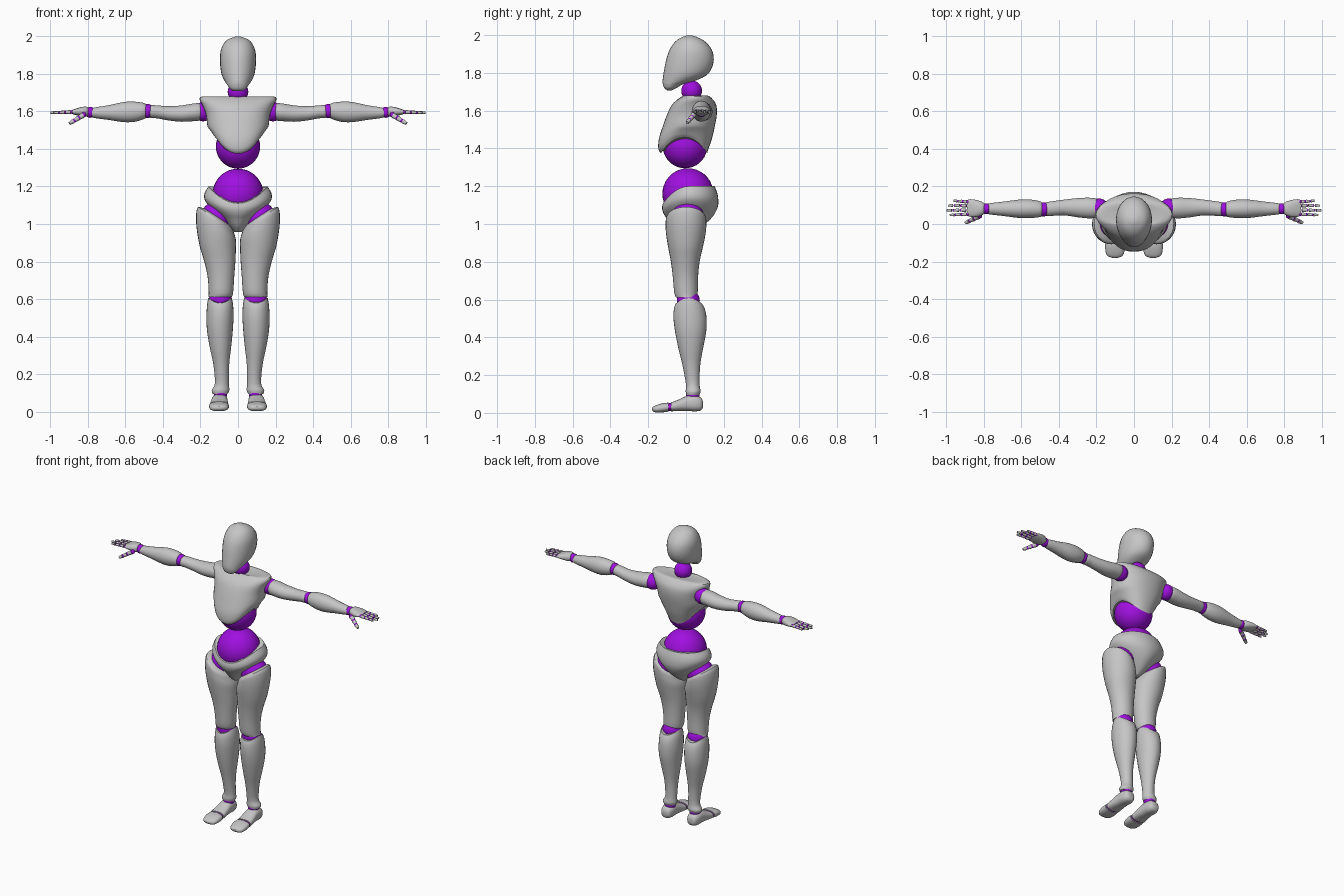
import bpy, bmesh, math
from mathutils import Vector


def material(name, rgb):
    m = bpy.data.materials.new(name)
    m.diffuse_color = (*rgb, 1)
    return m


GREY = material("shell grey", (0.56, 0.56, 0.56))
PURPLE = material("joint purple", (0.35, 0.005, 0.74))


def finish(name, bm, mat, mirror, angle=40):
    bmesh.ops.recalc_face_normals(bm, faces=bm.faces)
    me = bpy.data.meshes.new(name)
    bm.to_mesh(me)
    bm.free()
    me.materials.append(mat)
    ob = bpy.data.objects.new(name, me)
    bpy.context.collection.objects.link(ob)
    bpy.ops.object.select_all(action='DESELECT')
    ob.select_set(True)
    bpy.context.view_layer.objects.active = ob
    bpy.ops.object.shade_smooth_by_angle(angle=math.radians(angle))
    if mirror:
        ob.modifiers.new("mirror", 'MIRROR').use_mirror_merge = False
    return ob


def catmull(a, b, c, d, t):
    return 0.5 * (2*b + (c-a)*t + (2*a-5*b+4*c-d)*t*t + (3*b-a-3*c+d)*t**3)


def loft(name, rings, axis=2, mirror=True, warp=None, power=1.0, n=28, steps=3, mat=GREY):
    """Rings are (position, lo1, hi1, lo2, hi2) along the axis; smoothed between."""
    pts = [rings[0]] + rings + [rings[-1]]
    dense = []
    for i in range(len(rings) - 1):
        for s in range(steps):
            dense.append([catmull(*(pts[i+k][j] for k in range(4)), s/steps) for j in range(5)])
    dense.append(rings[-1])
    others = [k for k in range(3) if k != axis]
    bm = bmesh.new()
    loops = []
    for p, a0, a1, b0, b1 in dense:
        loop = []
        for i in range(n):
            t = 2*math.pi*i/n
            c, s = math.cos(t), math.sin(t)
            co = Vector((0, 0, 0))
            co[axis] = p
            co[others[0]] = (a0+a1)/2 + (a1-a0)/2 * math.copysign(abs(c)**power, c)
            co[others[1]] = (b0+b1)/2 + (b1-b0)/2 * math.copysign(abs(s)**power, s)
            if warp:
                warp(co, c, s)
            loop.append(bm.verts.new(co))
        loops.append(loop)
    for l, m in zip(loops, loops[1:]):
        for i in range(n):
            bm.faces.new((l[i], l[(i+1) % n], m[(i+1) % n], m[i]))
    bm.faces.new(loops[0])
    bm.faces.new(loops[-1])
    return finish(name, bm, mat, mirror)


def ball(name, co, r, mirror=True, seg=24):
    bm = bmesh.new()
    bmesh.ops.create_uvsphere(bm, u_segments=seg, v_segments=seg//2, radius=r)
    bmesh.ops.translate(bm, verts=bm.verts, vec=co)
    finish(name, bm, PURPLE, mirror)


def ramp(v, lo, hi):
    return min(1, max(0, (v-lo)/(hi-lo)))


def sym(rows):
    return [(z, -w, w, f, b) for z, w, f, b in rows]


# Head and neck
loft("head", sym([
    (1.708, .022, -.10, -.075), (1.72, .042, -.115, -.05), (1.74, .056, -.122, -.015),
    (1.757, .068, -.124, .045), (1.785, .083, -.121, .105), (1.82, .092, -.115, .134),
    (1.87, .096, -.105, .147), (1.92, .093, -.088, .138), (1.96, .077, -.062, .108),
    (1.985, .052, -.03, .07), (1.999, .012, .006, .03)]), mirror=False)
ball("neck", (0, .03, 1.705), .055, False)


# Chest shell, its lower rim arching up at the sides
def chest_warp(co, c, s):
    co.z += .085 * c*c * ramp(co.z, 1.52, 1.38)


loft("chest", sym([
    (1.375, .118, -.132, .112), (1.395, .128, -.146, .118), (1.45, .143, -.144, .137),
    (1.52, .163, -.122, .153), (1.58, .17, -.10, .163), (1.63, .188, -.075, .16),
    (1.662, .204, -.042, .14), (1.68, .188, -.01, .115), (1.674, .07, -.01, .08)]),
    mirror=False, warp=chest_warp, power=.9, n=36)
ball("abdomen_ball", (0, -.005, 1.413), .118, False, 36)
ball("waist_ball", (0, .01, 1.16), .135, False, 36)


# Pelvis shell, its upper rim dipping at the front
def pelvis_warp(co, c, s):
    co.z -= .09 * max(0, -s)**2 * ramp(co.z, 1.03, 1.2)


loft("pelvis", sym([
    (.958, .02, -.04, .04), (.99, .05, -.075, .09), (1.04, .098, -.105, .142),
    (1.09, .15, -.12, .168), (1.13, .178, -.126, .171), (1.165, .178, -.126, .165),
    (1.2, .158, -.122, .152)]), mirror=False, warp=pelvis_warp, n=36)


# Legs
def thigh_warp(co, c, s):
    co.z += (co.x - .115) * .62 * ramp(co.z, .88, 1.03)


def shin_warp(co, c, s):
    co.z += .03 * c*c * ramp(co.z, .5, .58)


ball("hip_ball", (.115, .01, 1.035), .085)
loft("thigh", [
    (.61, .034, .158, -.052, .056), (.635, .026, .156, -.062, .062), (.72, .02, .162, -.07, .064),
    (.8, .014, .18, -.08, .072), (.88, .011, .204, -.095, .09), (.95, .012, .221, -.106, .104),
    (1.0, .022, .223, -.108, .108), (1.03, .032, .212, -.102, .103), (1.043, .06, .18, -.07, .075)],
    warp=thigh_warp)
ball("knee_ball", (.094, .012, .594), .061)
loft("shin", [
    (.095, .055, .135, .002, .07), (.115, .046, .14, -.002, .078), (.15, .049, .123, 0, .072),
    (.25, .047, .131, -.018, .075), (.34, .037, .15, -.04, .09), (.43, .028, .165, -.058, .107),
    (.5, .024, .168, -.066, .109), (.55, .026, .165, -.064, .1), (.578, .034, .158, -.055, .085)],
    warp=shin_warp)
ball("ankle_ball", (.093, .036, .095), .036)
loft("foot", [
    (.09, .08, .115, .03, .06), (.08, .065, .13, .014, .08), (.05, .056, .14, .008, .092),
    (.01, .055, .142, .01, .092), (-.04, .052, .148, .01, .07), (-.08, .05, .152, .008, .055)],
    axis=1, power=.8)
ball("toe_joint_core", (.1, -.085, .031), .021)
loft("toe_joint", [(-.072, .056, .146, .012, .05), (-.1, .056, .146, .012, .05)],
     axis=1, steps=1, mat=PURPLE)
loft("toes", [
    (-.092, .05, .152, .007, .054), (-.12, .048, .154, .003, .052), (-.155, .053, .15, .002, .042),
    (-.172, .065, .138, .006, .034), (-.18, .085, .118, .014, .026)], axis=1, power=.8)

# Arms
ball("shoulder_ball", (.186, .085, 1.598), .051)
loft("upper_arm", [
    (.19, .05, .12, 1.565, 1.635), (.203, .034, .136, 1.552, 1.644), (.24, .03, .14, 1.548, 1.642),
    (.3, .036, .138, 1.545, 1.632), (.37, .046, .13, 1.552, 1.628), (.43, .044, .122, 1.563, 1.632),
    (.465, .042, .116, 1.566, 1.634), (.475, .052, .108, 1.575, 1.626)], axis=0)
ball("elbow_ball", (.483, .078, 1.602), .038)
loft("forearm", [
    (.488, .052, .106, 1.573, 1.632), (.498, .038, .12, 1.561, 1.644), (.55, .032, .13, 1.545, 1.652),
    (.61, .032, .13, 1.543, 1.65), (.69, .042, .12, 1.555, 1.633), (.76, .05, .112, 1.564, 1.622),
    (.78, .054, .108, 1.57, 1.617)], axis=0)
ball("wrist_ball", (.788, .081, 1.595), .029)

# Hand
loft("palm", [
    (.795, .058, .108, 1.578, 1.616), (.81, .046, .118, 1.572, 1.626), (.84, .037, .128, 1.576, 1.622),
    (.87, .038, .132, 1.582, 1.613), (.889, .044, .128, 1.588, 1.606)], axis=0, n=20, power=.85)


def digit(name, start, end, r, cuts=3):
    """Tapered finger of grey segments with a purple ball at each joint."""
    start, end = Vector(start), Vector(end)
    d = end - start
    rot = d.to_track_quat('Z', 'Y').to_matrix().to_4x4()
    for k in range(cuts):
        p = start + d * (k/cuts)
        ball(f"{name}_joint_{k+1}", p, r*.95*(1-.12*k), seg=10)
        bm = bmesh.new()
        bmesh.ops.create_cone(bm, cap_ends=True, segments=10, radius1=r*(1-.1*k),
                              radius2=r*(.8-.13*k), depth=d.length/cuts*.74)
        bmesh.ops.transform(bm, matrix=rot, verts=bm.verts)
        bmesh.ops.translate(bm, verts=bm.verts, vec=p + d*(.63/cuts))
        finish(f"{name}_segment_{k+1}", bm, GREY, True)


for name, y, tip, tip_y in (("index_finger", .052, .982, .048), ("middle_finger", .074, 1.0, .073),
                            ("ring_finger", .097, .99, .099), ("little_finger", .118, .962, .124)):
    digit(name, (.885, y, 1.597), (tip, tip_y, 1.593), .0105)
digit("thumb", (.822, .043, 1.582), (.898, .006, 1.536), .015)
